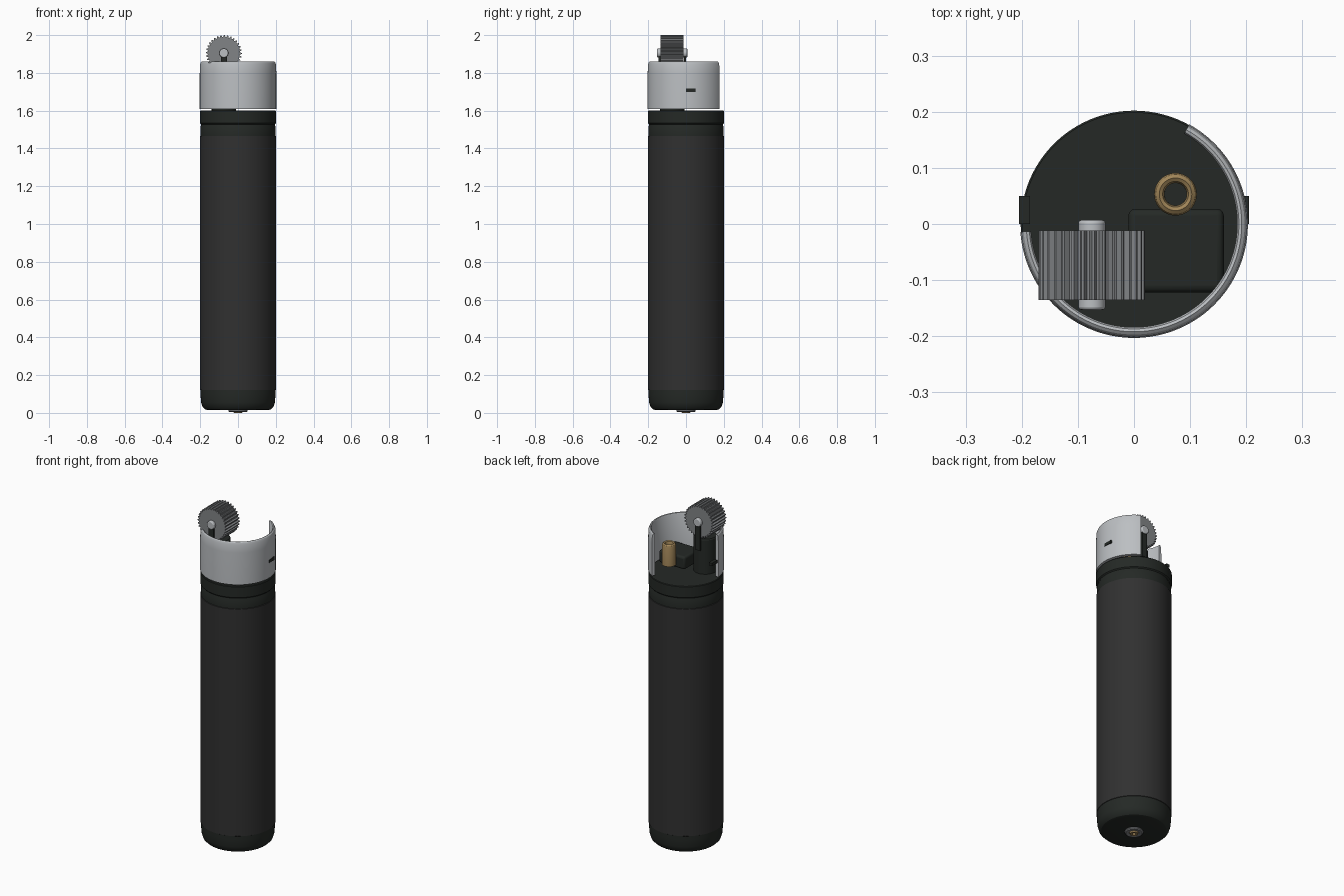
import bpy, bmesh
from math import sin, cos, pi, radians
from mathutils import Matrix, Vector

if "Cube" in bpy.data.objects:
    bpy.data.objects.remove(bpy.data.objects["Cube"])


def material(name, rgb):
    m = bpy.data.materials.new(name)
    m.diffuse_color = (*rgb, 1)
    m.use_nodes = True
    m.node_tree.nodes["Principled BSDF"].inputs["Base Color"].default_value = m.diffuse_color
    return m


PLASTIC = material("dark_plastic", (0.018, 0.022, 0.019))
SLEEVE = material("charcoal", (0.03, 0.03, 0.03))
STEEL = material("steel", (0.50, 0.52, 0.54))
DARK_STEEL = material("dark_steel", (0.22, 0.23, 0.24))
BRASS = material("brass", (0.36, 0.24, 0.10))


def finish(name, bm, mat, bevel=0.0):
    bmesh.ops.recalc_face_normals(bm, faces=bm.faces)
    me = bpy.data.meshes.new(name)
    bm.to_mesh(me)
    bm.free()
    ob = bpy.data.objects.new(name, me)
    bpy.context.collection.objects.link(ob)
    me.materials.append(mat)
    bpy.ops.object.select_all(action='DESELECT')
    ob.select_set(True)
    bpy.context.view_layer.objects.active = ob
    bpy.ops.object.shade_smooth_by_angle(angle=radians(30))
    if bevel:
        b = ob.modifiers.new("bevel", 'BEVEL')
        b.width, b.segments = bevel, 3
    return ob


def revolve(name, profile, mat, centre=(0, 0), start=0, end=360, n=96, loop=False):
    """Sweep an (r, z) profile about a vertical axis; partial sweeps get end caps."""
    bm = bmesh.new()
    full = end - start == 360
    rings = []
    for i in range(n if full else n + 1):
        a = radians(start + (end - start) * i / n)
        rings.append([bm.verts.new((centre[0] + r * cos(a), centre[1] + r * sin(a), z))
                      for r, z in profile])
    k = len(profile)
    for i in range(n):
        p, q = rings[i], rings[(i + 1) % len(rings)]
        for j in range(k if loop else k - 1):
            m = (j + 1) % k
            bm.faces.new((p[j], q[j], q[m], p[m]))
    if not full:
        bm.faces.new(rings[0])
        bm.faces.new(rings[-1])
    elif not loop:
        bm.faces.new([r[0] for r in rings])
        bm.faces.new([r[-1] for r in rings])
    return finish(name, bm, mat)


def box(name, lo, hi, mat, bevel=0.0):
    bm = bmesh.new()
    lo, hi = Vector(lo), Vector(hi)
    bmesh.ops.create_cube(bm, size=1, matrix=Matrix.Translation((lo + hi) / 2)
                          @ Matrix.Diagonal((*(hi - lo), 1)))
    return finish(name, bm, mat, bevel)


def prism_y(name, radii, x, z, y0, y1, mat, bevel=0.0):
    """Extrude a polar outline along y."""
    bm = bmesh.new()
    n = len(radii)
    vs = [bm.verts.new((x + r * sin(2 * pi * i / n), y0, z + r * cos(2 * pi * i / n)))
          for i, r in enumerate(radii)]
    f = bm.faces.new(vs)
    ext = bmesh.ops.extrude_face_region(bm, geom=[f])["geom"]
    bmesh.ops.translate(bm, vec=(0, y1 - y0, 0),
                        verts=[v for v in ext if isinstance(v, bmesh.types.BMVert)])
    if not any(g.is_valid and g == f for g in bm.faces):
        bm.faces.new(vs)
    return finish(name, bm, mat, bevel)


# Fuel body with rounded foot and stepped collar
revolve("body", [(0.160, 0.015), (0.175, 0.019), (0.188, 0.032), (0.195, 0.055),
                 (0.199, 0.10), (0.199, 0.17), (0.199, 1.47), (0.199, 1.515),
                 (0.196, 1.522), (0.196, 1.528), (0.202, 1.534),
                 (0.202, 1.597), (0.199, 1.60)], PLASTIC)
revolve("body_sleeve", [(0.198, 0.12), (0.2015, 0.122), (0.2015, 1.465), (0.198, 1.467)],
        SLEEVE, loop=True)

# Refill valve underneath
revolve("refill_ring", [(0.026, 0.02), (0.026, 0.006), (0.030, 0.004), (0.044, 0.004),
                        (0.050, 0.009), (0.050, 0.02)], DARK_STEEL, n=48, loop=True)
revolve("refill_valve", [(0.010, 0.02), (0.010, 0.0), (0.022, 0.0), (0.026, 0.02)],
        BRASS, n=32, loop=True)

# Curved metal wind guard, open at the back left
revolve("wind_guard", [(0.203, 1.61), (0.203, 1.80), (0.201, 1.845), (0.197, 1.856),
                       (0.192, 1.86), (0.187, 1.858), (0.184, 1.852), (0.184, 1.61)],
        STEEL, start=-176, end=61, n=80, loop=True)

# Guard clips on both sides
for side, sx in (("left", -1), ("right", 1)):
    xs = sorted((sx * 0.185, sx * 0.205))
    box(side + "_guard_clip", (xs[0], 0.0, 1.700), (xs[1], 0.05, 1.717), PLASTIC)

# Wheel post and the two arms holding the axle
WX, WZ, WY = -0.075, 1.905, -0.073
revolve("wheel_post", [(0.064, 1.598), (0.064, 1.80), (0.060, 1.806)], PLASTIC, (WX, WY), n=48)
for side, y in (("front", -0.141), ("back", -0.006)):
    box(side + "_wheel_arm", (WX - 0.016, y - 0.005, 1.74), (WX + 0.016, y + 0.005, WZ),
        PLASTIC)

# Toothed spark wheel and axle
teeth = [r for _ in range(32) for r in (0.095, 0.095, 0.085, 0.085)]
prism_y("spark_wheel", teeth, WX, WZ, -0.135, -0.012, DARK_STEEL)
prism_y("wheel_axle", [0.024] * 32, WX, WZ, -0.153, 0.007, STEEL, 0.005)

# Gas lever block and brass nozzle
box("gas_lever", (-0.01, -0.122, 1.615), (0.16, 0.027, 1.69), PLASTIC, 0.012)
revolve("gas_nozzle", [(0.020, 1.64), (0.038, 1.64), (0.038, 1.752), (0.035, 1.762),
                       (0.029, 1.767), (0.023, 1.763), (0.020, 1.752)],
        BRASS, (0.074, 0.053), n=40, loop=True)
revolve("nozzle_core", [(0.020, 1.645), (0.020, 1.73)], PLASTIC, (0.074, 0.053), n=32)
